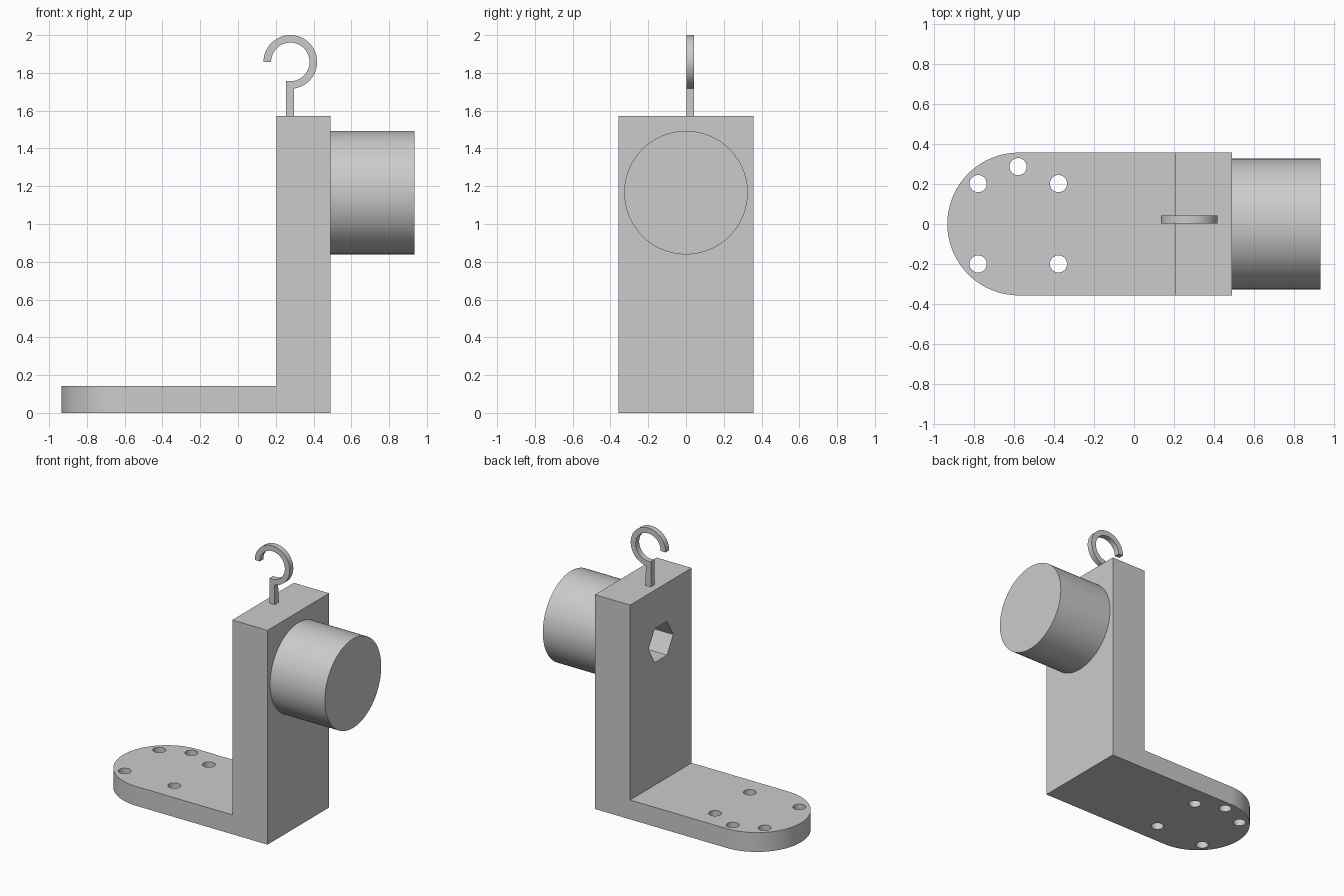
import bpy, bmesh
from math import cos, sin, radians

cube = bpy.data.objects.get("Cube")
if cube:
    bpy.data.objects.remove(cube, do_unlink=True)

grey = bpy.data.materials.new("plain grey")
grey.use_nodes = True
grey.diffuse_color = (0.6, 0.6, 0.6, 1)
grey.node_tree.nodes["Principled BSDF"].inputs["Base Color"].default_value = (0.6, 0.6, 0.6, 1)

PLACE = {"X": lambda a, b, c: (c, a, b),
         "Y": lambda a, b, c: (a, c, b),
         "Z": lambda a, b, c: (a, b, c)}


def arc(cx, cy, r, start, end, n):
    """Points on an arc, angles in degrees, both ends included."""
    angles = [radians(start + (end - start) * i / n) for i in range(n + 1)]
    return [(cx + r * cos(t), cy + r * sin(t)) for t in angles]


def circle(cx, cy, r, n):
    return arc(cx, cy, r, 0, 360, n)[:-1]


def prism(name, outline, axis, low, high):
    """Extrude a flat outline along one axis."""
    bm = bmesh.new()
    place = PLACE[axis]
    face = bm.faces.new([bm.verts.new(place(a, b, low)) for a, b in outline])
    new = bmesh.ops.extrude_face_region(bm, geom=[face])["geom"]
    bmesh.ops.translate(bm, vec=place(0, 0, high - low),
                        verts=[v for v in new if isinstance(v, bmesh.types.BMVert)])
    bmesh.ops.recalc_face_normals(bm, faces=bm.faces)
    mesh = bpy.data.meshes.new(name)
    bm.to_mesh(mesh)
    bm.free()
    mesh.materials.append(grey)
    obj = bpy.data.objects.new(name, mesh)
    bpy.context.collection.objects.link(obj)
    return obj


def activate(obj):
    bpy.ops.object.select_all(action="DESELECT")
    obj.select_set(True)
    bpy.context.view_layer.objects.active = obj


def carve(target, cutter, operation="DIFFERENCE"):
    """Apply a boolean and discard its cutter."""
    cutter.hide_render = True
    activate(target)
    mod = target.modifiers.new("cut", "BOOLEAN")
    mod.object, mod.operation, mod.solver = cutter, operation, "EXACT"
    bpy.ops.object.modifier_apply(modifier=mod.name)
    bpy.data.objects.remove(cutter, do_unlink=True)


half, front, back, top = 0.357, 0.204, 0.49, 1.573
drum_z = 1.166

# L-shaped bracket, trimmed to a rounded foot
bracket = prism("bracket", [(-1, 0), (back, 0), (back, top), (front, top),
                            (front, 0.142), (-1, 0.142)], "Y", -0.5, 0.5)
foot = [(0.7, half)] + arc(-0.577, 0, half, 90, 270, 64) + [(0.7, -half)]
carve(bracket, prism("foot_trim", foot, "Z", -0.3, 1.9), "INTERSECT")

# Screw holes through the foot
for x, y in [(-0.78, 0.202), (-0.78, -0.2), (-0.378, 0.202), (-0.378, -0.2), (-0.58, 0.287)]:
    carve(bracket, prism("screw_hole", circle(x, y, 0.043, 32), "Z", -0.1, 0.3))

# Hexagonal socket through the upright
carve(bracket, prism("hex_socket", circle(0, drum_z, 0.143, 6), "X", 0.1, 0.6))

# Drum on the upright
drum = prism("drum", circle(0, drum_z, 0.327, 96), "X", back, 0.934)

# Hook and its stem as one outline
cx, cz = 0.277, 1.858
outline = (arc(cx, cz, 0.102, 180, -90, 60)
           + [(0.255, 1.757), (0.255, top - 0.01), (0.297, top - 0.01)]
           + arc(cx, cz, 0.142, -82, 180, 60))
hook = prism("hook", outline, "Y", 0.002, 0.043)

for part in (bracket, drum, hook):
    activate(part)
    bpy.ops.object.shade_smooth_by_angle(angle=radians(30))
